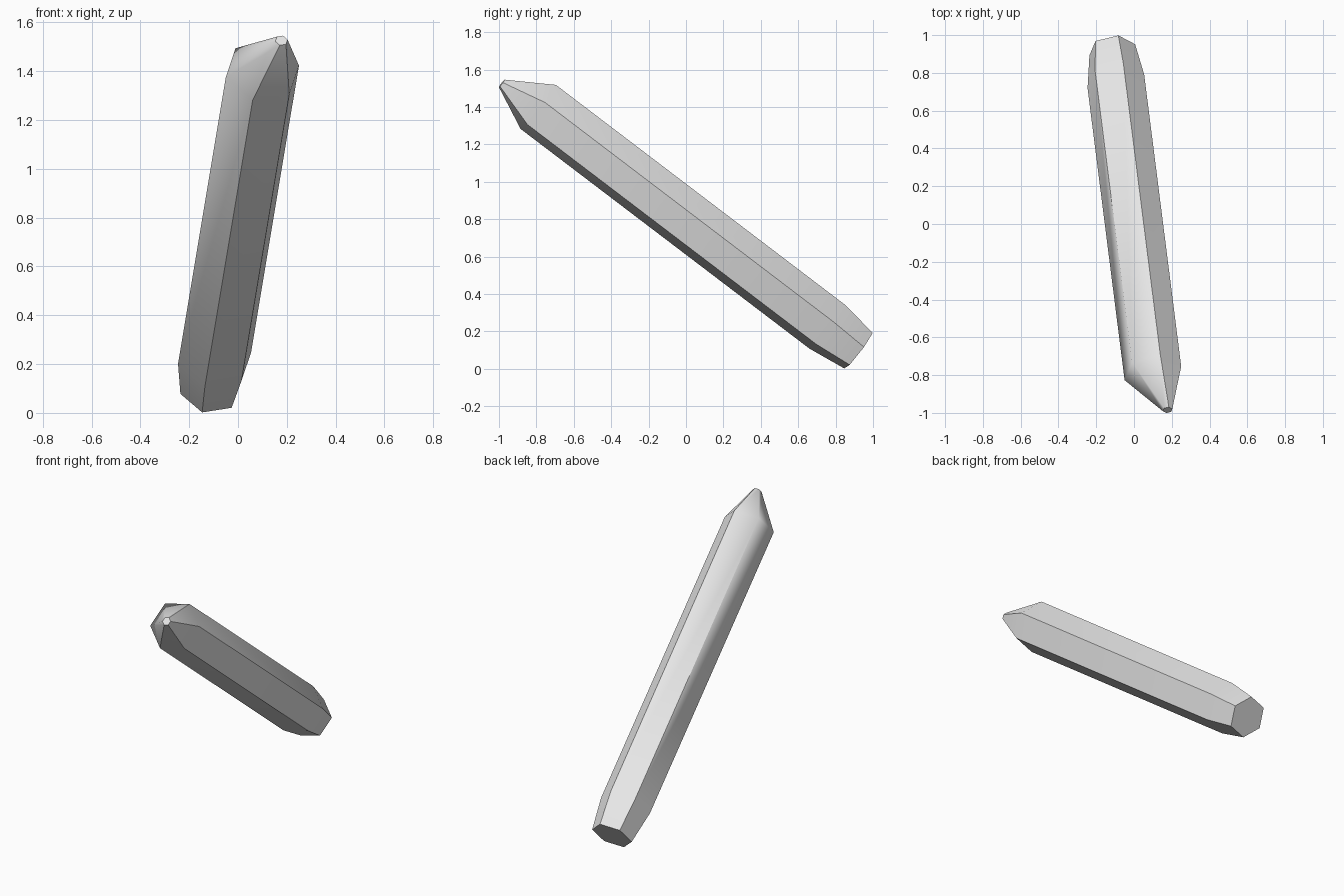
import bpy
import bmesh
import math
from mathutils import Vector

cube = bpy.data.objects.get("Cube")
if cube:
    bpy.data.objects.remove(cube, do_unlink=True)

# Pale grey stone
stone = bpy.data.materials.new("pale_grey")
stone.use_nodes = True
colour = (0.8, 0.8, 0.8, 1.0)
stone.diffuse_color = colour
stone.node_tree.nodes["Principled BSDF"].inputs["Base Color"].default_value = colour

# Tilted axis of the shard, and two directions across it
axis = Vector((0.195, -1.545, 1.175)).normalized()
across = Vector((0.125, 0.03, 0.02))
across = (across - axis * across.dot(axis)).normalized()
up = axis.cross(across)

# Centre and radius of each six-sided section: base, shoulders, skewed tip
sections = [
    (Vector((-0.115, 0.922, 0.097)), 0.126),
    (Vector((-0.096, 0.755, 0.225)), 0.156),
    (Vector((0.10, -0.79, 1.40)), 0.156),
    (Vector((0.178, -0.985, 1.526)), 0.026),
]

bm = bmesh.new()
rings = []
for centre, radius in sections:
    ring = []
    for i in range(6):
        a = i * math.tau / 6
        ring.append(bm.verts.new(centre + radius * (across * math.cos(a) + up * math.sin(a))))
    rings.append(ring)

# Side faces between neighbouring sections, then the two end caps
for low, high in zip(rings, rings[1:]):
    for i in range(6):
        j = (i + 1) % 6
        bm.faces.new((low[i], low[j], high[j], high[i]))
bm.faces.new(rings[0])
bm.faces.new(rings[-1])
bmesh.ops.recalc_face_normals(bm, faces=bm.faces[:])

mesh = bpy.data.meshes.new("crystal_shard")
bm.to_mesh(mesh)
bm.free()
mesh.materials.append(stone)
shard = bpy.data.objects.new("crystal_shard", mesh)
bpy.context.collection.objects.link(shard)

# Soft shading over the shoulders and tip, crisp long edges
bpy.ops.object.select_all(action="DESELECT")
shard.select_set(True)
bpy.context.view_layer.objects.active = shard
bpy.ops.object.shade_smooth_by_angle(angle=math.radians(50))
